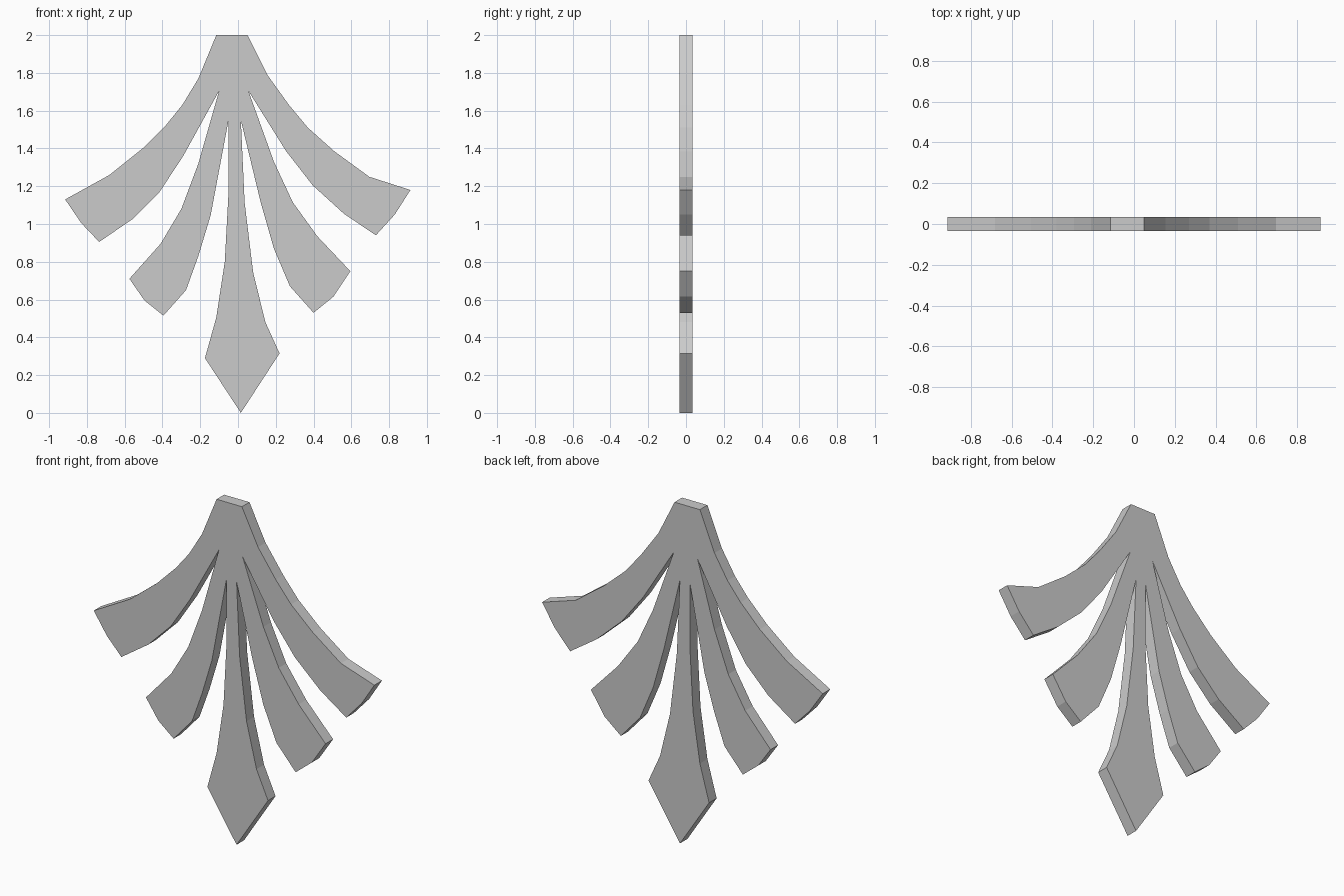
import bpy, bmesh

THICKNESS = 0.07

# Silhouette (x, z), clockwise from the top edge, one run per petal
outline = [
    # top edge
    (-0.115, 2.0), (0.05, 2.0),
    # right upper petal: outer side, tip, inner side to notch
    (0.155, 1.79), (0.27, 1.63), (0.37, 1.51), (0.51, 1.385), (0.695, 1.25), (0.913, 1.18),
    (0.83, 1.05), (0.73, 0.94),
    (0.56, 1.055), (0.395, 1.205), (0.255, 1.385), (0.055, 1.705),
    # right lower petal
    (0.19, 1.33), (0.29, 1.115), (0.42, 0.935), (0.595, 0.75),
    (0.505, 0.615), (0.40, 0.53),
    (0.275, 0.67), (0.19, 0.87), (0.12, 1.115), (0.015, 1.55),
    # pointed centre petal
    (0.035, 1.115), (0.08, 0.745), (0.145, 0.48), (0.22, 0.315),
    (0.015, 0.0),
    (-0.175, 0.29), (-0.115, 0.505), (-0.07, 0.80), (-0.05, 1.17), (-0.05, 1.55),
    # left lower petal
    (-0.145, 1.045), (-0.21, 0.83), (-0.275, 0.65), (-0.395, 0.515),
    (-0.495, 0.595), (-0.575, 0.71),
    (-0.41, 0.895), (-0.30, 1.08), (-0.21, 1.32), (-0.10, 1.705),
    # left upper petal
    (-0.29, 1.36), (-0.415, 1.17), (-0.56, 1.025), (-0.735, 0.905),
    (-0.83, 1.005), (-0.915, 1.13),
    (-0.68, 1.26), (-0.505, 1.40), (-0.38, 1.525), (-0.295, 1.63), (-0.21, 1.77),
]


def extrude_outline(name, points, depth):
    """Flat plate in the xz plane, centred on y = 0."""
    bm = bmesh.new()
    face = bm.faces.new([bm.verts.new((x, -depth / 2, z)) for x, z in points])
    ext = bmesh.ops.extrude_face_region(bm, geom=[face], use_keep_orig=True)
    moved = [v for v in ext["geom"] if isinstance(v, bmesh.types.BMVert)]
    bmesh.ops.translate(bm, verts=moved, vec=(0, depth, 0))
    bmesh.ops.recalc_face_normals(bm, faces=bm.faces)
    mesh = bpy.data.meshes.new(name)
    bm.to_mesh(mesh)
    bm.free()
    obj = bpy.data.objects.new(name, mesh)
    bpy.context.collection.objects.link(obj)
    return obj


# One solid plate with five flared petals
extrude_outline("petal_ornament", outline, THICKNESS)
